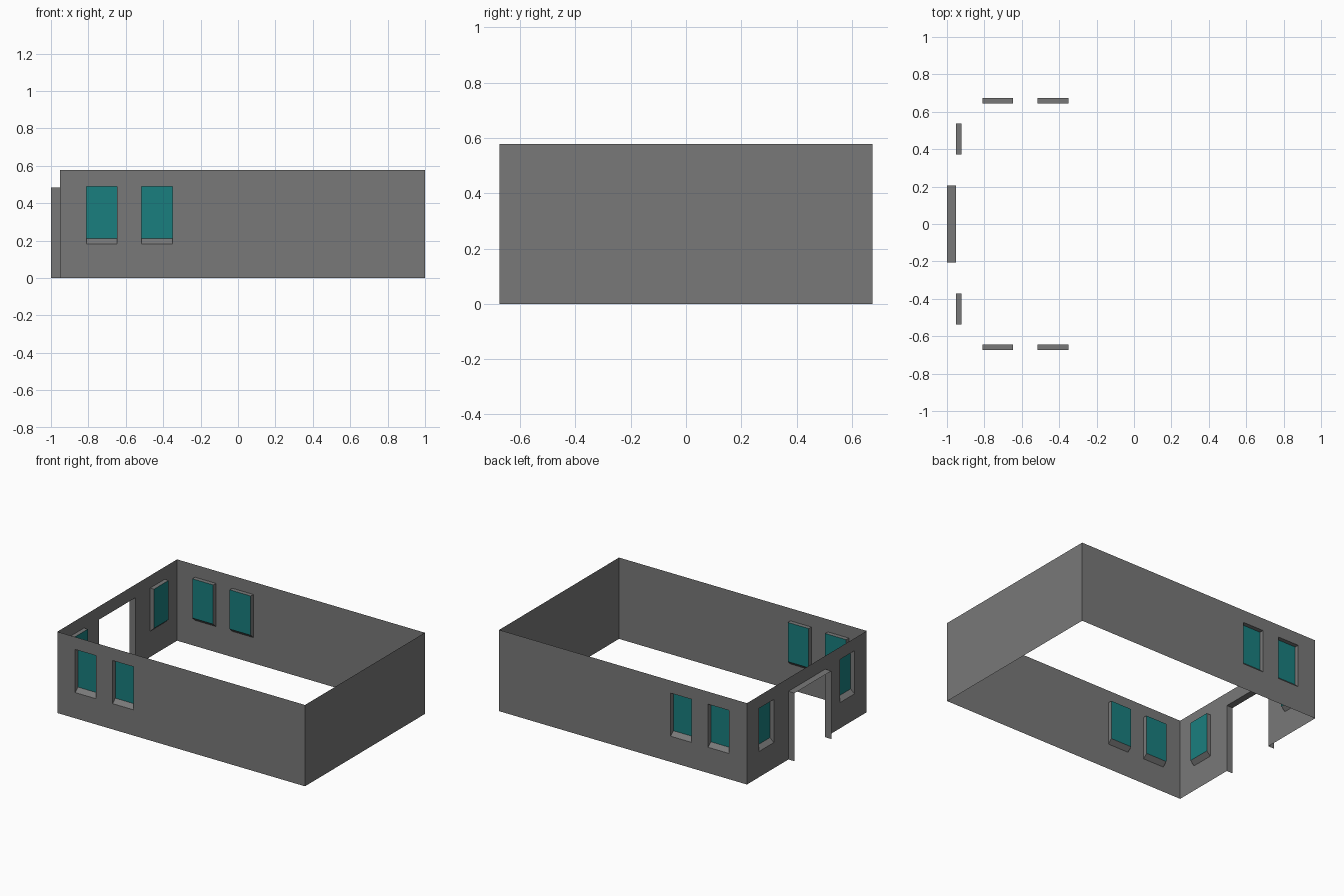
import bpy, bmesh
from mathutils import Vector

if "Cube" in bpy.data.objects:
    bpy.data.objects.remove(bpy.data.objects["Cube"])

X0, X1, Y, H = -0.952, 1.0, 0.674, 0.579
DEPTH, SILL, LOW, TOP = 0.03, 0.028, 0.183, 0.49

glass_mat = bpy.data.materials.new("teal_glass")
glass_mat.diffuse_color = (0.01, 0.21, 0.21, 1)
glass_mat.use_nodes = True
glass_mat.node_tree.nodes["Principled BSDF"].inputs["Base Color"].default_value = glass_mat.diffuse_color
wall_mat = bpy.data.materials.new("dark_grey_wall")
wall_mat.diffuse_color = (0.19, 0.19, 0.19, 1)
wall_mat.use_nodes = True
wall_mat.node_tree.nodes["Principled BSDF"].inputs["Base Color"].default_value = wall_mat.diffuse_color


def make_object(name, quads, mat, mirror_y=False):
    bm = bmesh.new()
    for q in quads:
        bm.faces.new([bm.verts.new(p) for p in q])
    bmesh.ops.remove_doubles(bm, verts=bm.verts, dist=1e-5)
    me = bpy.data.meshes.new(name)
    bm.to_mesh(me)
    bm.free()
    ob = bpy.data.objects.new(name, me)
    bpy.context.collection.objects.link(ob)
    me.materials.append(mat)
    if mirror_y:
        m = ob.modifiers.new("mirror", 'MIRROR')
        m.use_axis = (False, True, False)
        m.use_mirror_merge = False
    return ob


def build_wall(name, origin, u, inward, length, windows=(), door=None, mirror_y=False):
    """Thin wall in the u/z plane with recessed windows and a projecting door frame."""
    o, u, n = Vector(origin), Vector(u), Vector(inward)

    def at(s, z, d=0.0):
        return o + u * s + n * d + Vector((0, 0, z))

    holes = [(a, b, LOW, TOP) for a, b in windows]
    if door:
        holes.append((door[0], door[1], 0, door[2]))
    ss = sorted({0, length, *[s for h in holes for s in h[:2]]})
    zs = sorted({0, H, *[z for h in holes for z in h[2:]]})
    # wall sheet, leaving the openings free
    wall = []
    for a, b in zip(ss, ss[1:]):
        for c, d in zip(zs, zs[1:]):
            s, z = (a + b) / 2, (c + d) / 2
            if not any(h[0] < s < h[1] and h[2] < z < h[3] for h in holes):
                wall.append([at(a, c), at(b, c), at(b, d), at(a, d)])
    # window reveals with sloped sill, and glass
    glass = []
    for a, b in windows:
        outer = [at(a, LOW), at(b, LOW), at(b, TOP), at(a, TOP)]
        inner = [at(a, LOW + SILL, DEPTH), at(b, LOW + SILL, DEPTH),
                 at(b, TOP, DEPTH), at(a, TOP, DEPTH)]
        for i in range(4):
            j = (i + 1) % 4
            wall.append([outer[i], outer[j], inner[j], inner[i]])
        glass.append(inner)
    make_object(name, wall, wall_mat, mirror_y)
    if glass:
        make_object(name + "_window_glass", glass, glass_mat, mirror_y)
    # door frame projecting outwards
    if door:
        a, b, t, d = door
        path = [(b, 0), (b, t), (a, t), (a, 0)]
        make_object("door_frame", [[at(*p), at(*q), at(*q, -d), at(*p, -d)]
                                   for p, q in zip(path, path[1:])], wall_mat)


# long walls (front, mirrored to the back)
build_wall("long_wall", (X0, -Y, 0), (1, 0, 0), (0, 1, 0), X1 - X0,
           [(x - X0, x + 0.165 - X0) for x in (-0.811, -0.516)], mirror_y=True)
# entrance wall with door
build_wall("entrance_wall", (X0, Y, 0), (0, -1, 0), (1, 0, 0), 2 * Y,
           [(Y - 0.536, Y - 0.372), (Y + 0.372, Y + 0.536)],
           door=(Y - 0.207, Y + 0.207, 0.485, 1 + X0))
# plain end wall
build_wall("end_wall", (X1, -Y, 0), (0, 1, 0), (-1, 0, 0), 2 * Y)
